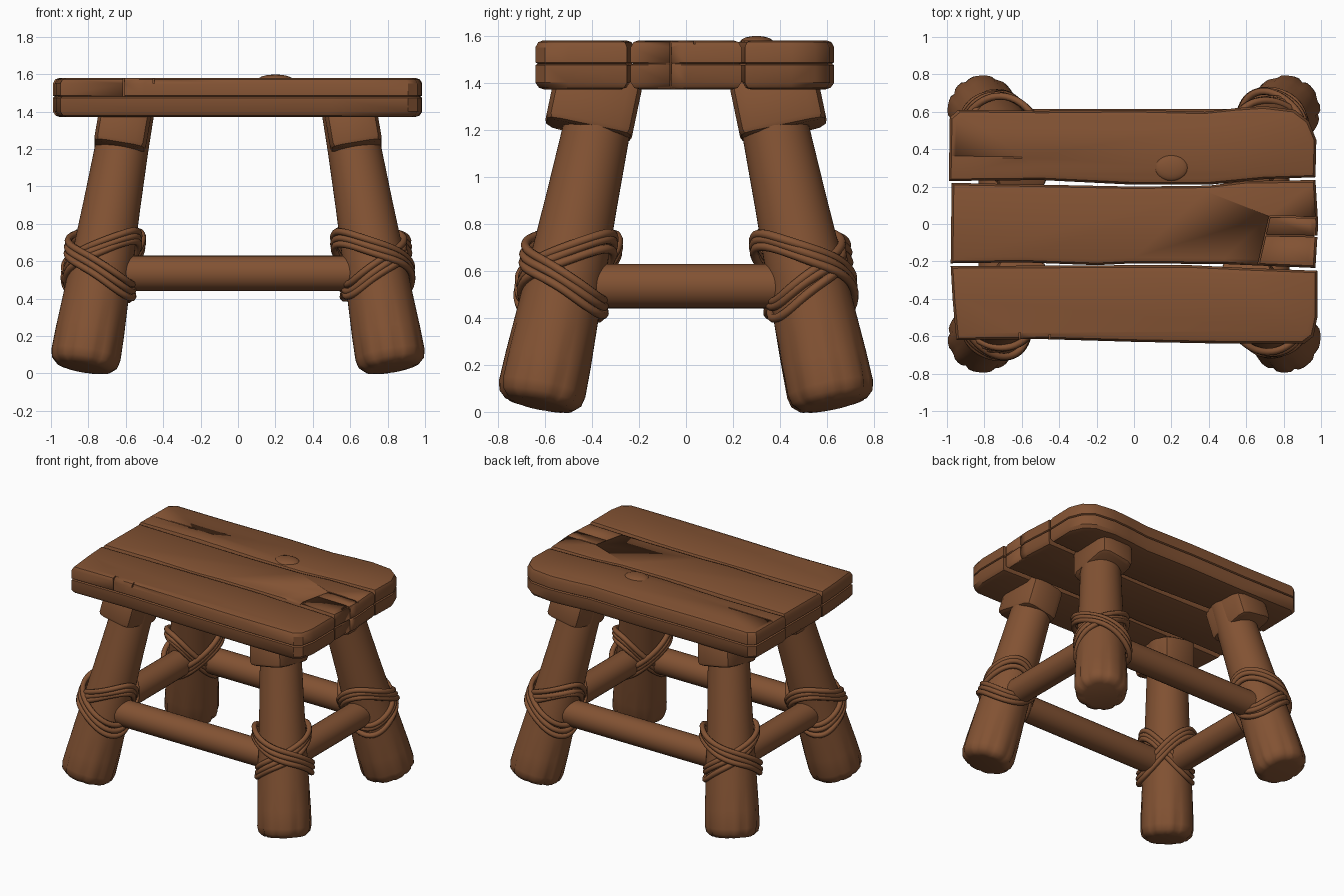
import bpy, bmesh, math, random
from mathutils import Vector, Matrix

random.seed(4)
if "Cube" in bpy.data.objects:
    bpy.data.objects.remove(bpy.data.objects["Cube"])

wood = bpy.data.materials.new("brown wood")
wood.use_nodes = True
COLOR = (0.225, 0.085, 0.033, 1)
wood.diffuse_color = COLOR
wood.node_tree.nodes["Principled BSDF"].inputs["Base Color"].default_value = COLOR


def activate(ob):
    bpy.ops.object.select_all(action='DESELECT')
    ob.select_set(True)
    bpy.context.view_layer.objects.active = ob


def finish(bm, name, angle=35):
    """Turn a bmesh into a named, smooth-shaded wooden object."""
    bmesh.ops.recalc_face_normals(bm, faces=bm.faces)
    mesh = bpy.data.meshes.new(name)
    bm.to_mesh(mesh)
    bm.free()
    mesh.materials.append(wood)
    ob = bpy.data.objects.new(name, mesh)
    bpy.context.collection.objects.link(ob)
    activate(ob)
    bpy.ops.object.shade_smooth_by_angle(angle=math.radians(angle))
    return ob


def loft(rings):
    """Skin a stack of equal rings and cap both ends."""
    bm = bmesh.new()
    loops = [[bm.verts.new(p) for p in ring] for ring in rings]
    n = len(loops[0])
    for a, b in zip(loops, loops[1:]):
        for i in range(n):
            j = (i + 1) % n
            bm.faces.new((a[i], a[j], b[j], b[i]))
    bm.faces.new(loops[0])
    bm.faces.new(loops[-1])
    return bm


def box(bm, size, matrix):
    return bmesh.ops.create_cube(bm, size=1, matrix=matrix @ Matrix.Diagonal((*size, 1)))


def leg_center(sx, sy, z):
    return Vector((sx * (0.83 - 0.173 * z), sy * (0.632 - 0.21 * z), z))


# Seat planks: outline lofted through rounded rims with a side groove
PLANK_LEVELS = [(1.37, .04), (1.378, .015), (1.40, 0), (1.474, 0), (1.48, .01),
                (1.486, 0), (1.55, 0), (1.572, .012), (1.58, .035)]
OUTLINES = {
    "back_plank": [(-.99, .23), (-.5, .235), (0, .21), (.4, .21), (.7, .24), (.97, .25),
                   (.975, .45), (.935, .55), (.86, .61), (.7, .63), (.55, .62),
                   (.38, .6), (0, .61), (-.5, .605), (-.94, .61), (-.985, .57)],
    "middle_plank": [(-.975, .22), (0, .2), (.4, .205), (.6, .23), (.97, .235), (.985, 0),
                     (.97, -.235), (.5, -.215), (0, -.21), (-.2, -.22), (-.6, -.205), (-.98, -.21)],
    "front_plank": [(-.98, -.225), (0, -.22), (.3, -.22), (.6, -.235), (.98, -.25),
                    (.98, -.5), (.96, -.6), (.91, -.64), (.5, -.64), (0, -.63),
                    (-.5, -.615), (-.95, -.62), (-.97, -.4)],
}
# Cracks per plank: start, end, bottom height, top height
CRACKS = {
    "back_plank": [((-1, .36), (-.6, .355), 1.573, 1.6)],
    "middle_plank": [((.66, -.24), (.725, .04), 1.565, 1.6), ((.725, .04), (1, .035), 1.565, 1.6),
                     ((.7, -.06), (.96, -.065), 1.565, 1.6), ((.965, -.065), (1, -.065), 1.36, 1.6)],
    "front_plank": [((-.61, -.66), (-.61, -.58), 1.48, 1.6), ((-.45, -.63), (-.45, -.59), 1.55, 1.6)],
}

for name, outline in OUTLINES.items():
    xs, ys = zip(*outline)
    cx, cy = (min(xs) + max(xs)) / 2, (min(ys) + max(ys)) / 2
    hx, hy = max(xs) - cx, max(ys) - cy
    rings = [[(cx + (x - cx) * (1 - d / hx), cy + (y - cy) * (1 - d / hy), z)
              for x, y in outline] for z, d in PLANK_LEVELS]
    plank = finish(loft(rings), name)
    for a, b, low, high in CRACKS[name]:
        bm = bmesh.new()
        a, b = Vector((*a, 0)), Vector((*b, 0))
        mid = (a + b) / 2 + Vector((0, 0, (low + high) / 2))
        turn = Matrix.Rotation(math.atan2(b.y - a.y, b.x - a.x), 4, 'Z')
        box(bm, ((b - a).length, .008, high - low), Matrix.Translation(mid) @ turn)
        cutter = finish(bm, "crack_cutter")
        cutter.hide_render = True
        cut = plank.modifiers.new("crack", 'BOOLEAN')
        cut.operation, cut.solver, cut.object = 'DIFFERENCE', 'EXACT', cutter
        activate(plank)
        bpy.ops.object.modifier_apply(modifier=cut.name)
        bpy.data.objects.remove(cutter)

# Low knot on the back plank
bm = bmesh.new()
bmesh.ops.create_uvsphere(bm, u_segments=20, v_segments=12, radius=1,
                          matrix=Matrix.Translation((.2, .3, 1.573)) @ Matrix.Diagonal((.09, .07, .025, 1)))
finish(bm, "plank_knot")

LEG_PROFILE = [(.03, .12), (.035, .15), (.06, .178), (.1, .187), (.22, .184), (.38, .176),
               (.6, .166), (.9, .153), (1.2, .143), (1.4, .14)]
SEGMENTS = 48


def make_leg(sx, sy, label):
    axis = (leg_center(sx, sy, 1) - leg_center(sx, sy, 0)).normalized()
    inner = Vector((-sx, -sy, 0))
    u = (inner - axis * inner.dot(axis)).normalized()
    v = axis.cross(u)
    notches = [i * math.tau / 9 + random.uniform(-.2, .2) for i in range(9)]

    # Tapered log with split grooves near the foot
    rings = []
    for z, r in LEG_PROFILE:
        fade = max(0, 1 - z / .36)
        ring = []
        for i in range(SEGMENTS):
            t = i * math.tau / SEGMENTS
            gap = min(abs((t - n + math.pi) % math.tau - math.pi) for n in notches)
            rr = r * (1 - .09 * fade * math.exp(-(gap / .09) ** 2))
            ring.append(leg_center(sx, sy, z) + rr * (u * math.cos(t) + v * math.sin(t)))
        rings.append(ring)
    finish(loft(rings), label + "_leg", 50)

    # Chunky cap block under the seat
    side = (Vector((1, 0, 0)) - axis * axis.x).normalized()
    frame = Matrix((side, axis.cross(side), axis)).transposed().to_4x4()
    bm = bmesh.new()
    place = Matrix.Translation(leg_center(sx, sy, 1.305) + Vector((sx * .01, sy * .035, 0)))
    box(bm, (.28, .375, .23), place @ frame)
    uprights = [e for e in bm.edges if abs((e.verts[0].co - e.verts[1].co).normalized().dot(axis)) > .9]
    bmesh.ops.bevel(bm, geom=uprights, offset=.06, segments=2, affect='EDGES', profile=.5)
    rims = [e for e in bm.edges if abs((e.verts[0].co - e.verts[1].co).normalized().dot(axis)) < .1]
    bmesh.ops.bevel(bm, geom=rims, offset=.025, segments=2, affect='EDGES', profile=.5)
    finish(bm, label + "_leg_cap", 40)

    # Rope lashing: strands crossing over and under the rails
    curve = bpy.data.curves.new(label + "_rope", 'CURVE')
    curve.dimensions = '3D'
    curve.bevel_depth = .019
    curve.bevel_resolution = 2
    for way in (-1, 1):
        for strand in (-1, 0, 1):
            spline = curve.splines.new('POLY')
            spline.points.add(SEGMENTS - 1)
            spline.use_cyclic_u = True
            swing = random.uniform(-.012, .012)
            for i, p in enumerate(spline.points):
                t = i * math.tau / SEGMENTS
                height = .595 - .03 * math.cos(t) + .033 * strand
                height += way * (.135 + swing + .055 * math.cos(t)) * math.sin(t)
                r = .187 + .008 * way + .006 * math.sin(3 * t + strand)
                pos = leg_center(sx, sy, height)
                flat = inner.normalized()
                across = Vector((-flat.y, flat.x, 0))
                p.co = (*(pos + r * (flat * math.cos(t) + across * math.sin(t))), 1)
    rope = bpy.data.objects.new(label + "_rope", curve)
    bpy.context.collection.objects.link(rope)
    curve.materials.append(wood)
    activate(rope)
    bpy.ops.object.convert(target='MESH')
    bpy.ops.object.shade_smooth()


def make_rail(start, end, name):
    """Round stretcher between two legs."""
    bm = bmesh.new()
    d = end - start
    turn = d.to_track_quat('Z', 'Y').to_matrix().to_4x4()
    bmesh.ops.create_cone(bm, segments=28, radius1=.095, radius2=.095, depth=d.length, cap_ends=True,
                          matrix=Matrix.Translation((start + end) / 2) @ turn)
    finish(bm, name)


for sx, x_name in ((1, "left"), (-1, "right")):
    for sy, y_name in ((-1, "front"), (1, "back")):
        make_leg(sx, sy, y_name + "_" + x_name)
    make_rail(leg_center(sx, -1, .535), leg_center(sx, 1, .535), x_name + "_rail")
for sy, y_name in ((-1, "front"), (1, "back")):
    make_rail(leg_center(-1, sy, .535), leg_center(1, sy, .535), y_name + "_rail")
